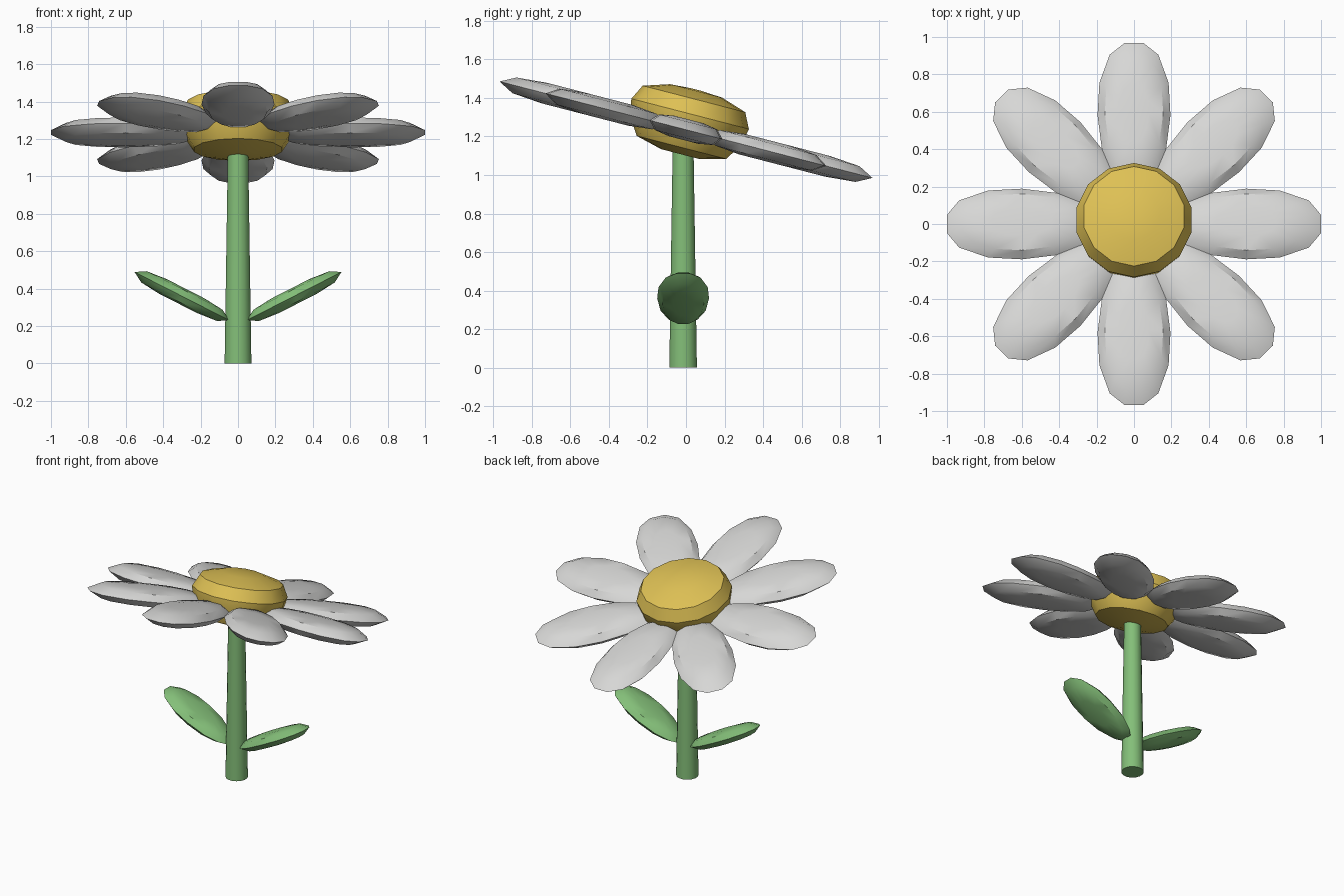
import bpy, bmesh, math
from mathutils import Matrix, Vector

cube = bpy.data.objects.get("Cube")
if cube:
    bpy.data.objects.remove(cube, do_unlink=True)


def material(name, rgb):
    m = bpy.data.materials.new(name)
    m.use_nodes = True
    m.diffuse_color = (*rgb, 1)
    m.node_tree.nodes["Principled BSDF"].inputs["Base Color"].default_value = (*rgb, 1)
    return m


WHITE = material("petal white", (0.68, 0.68, 0.67))
YELLOW = material("pollen yellow", (0.73, 0.53, 0.09))
GREEN = material("leaf green", (0.23, 0.52, 0.19))


def loft(name, rings, mat, matrix, angle=35):
    """Join rings of points into a closed solid and shade it."""
    bm = bmesh.new()
    loops = [[bm.verts.new(p) for p in ring] for ring in rings]
    n = len(loops[0])
    for a, b in zip(loops, loops[1:]):
        for i in range(n):
            j = (i + 1) % n
            bm.faces.new((a[i], a[j], b[j], b[i]))
    bm.faces.new(loops[0][::-1])
    bm.faces.new(loops[-1])
    bmesh.ops.recalc_face_normals(bm, faces=bm.faces)
    mesh = bpy.data.meshes.new(name)
    bm.to_mesh(mesh)
    bm.free()
    mesh.materials.append(mat)
    ob = bpy.data.objects.new(name, mesh)
    bpy.context.collection.objects.link(ob)
    ob.matrix_world = matrix
    bpy.ops.object.select_all(action="DESELECT")
    ob.select_set(True)
    bpy.context.view_layer.objects.active = ob
    bpy.ops.object.shade_smooth_by_angle(angle=math.radians(angle))
    return ob


def lathe_rings(profile, sides):
    return [[(r * math.cos(t), r * math.sin(t), z)
             for t in ((i + 0.5) * math.tau / sides for i in range(sides))]
            for r, z in profile]


# Lens-shaped blade shared by petals and leaves
HALF = [(0.4, 0.05), (0.335, 0.13), (0.18, 0.185), (0.0, 0.195),
        (-0.2, 0.17), (-0.34, 0.11), (-0.4, 0.05)]
OUTLINE = HALF + [(x, -y) for x, y in reversed(HALF)]
LAYERS = [(0.4, -0.055), (0.8, -0.042), (1, 0), (0.8, 0.042), (0.4, 0.055)]


def blade(name, mat, matrix):
    rings = [[(x * s, y * s, z) for x, y in OUTLINE] for s, z in LAYERS]
    return loft(name, rings, mat, matrix)


# Tilted flower head
head = Matrix.Translation((0, 0, 1.235)) @ Matrix.Rotation(math.radians(-14.5), 4, "X")
for i in range(8):
    spin = Matrix.Rotation(i * math.tau / 8, 4, "Z")
    blade(f"petal_{i + 1}", WHITE, head @ spin @ Matrix.Translation((0.6, 0, 0)))

# Rounded flower centre
centre = [(0.1, -0.13), (0.24, -0.095), (0.3, 0), (0.315, 0.085),
          (0.275, 0.165), (0.14, 0.208), (0.03, 0.215)]
loft("flower_centre", lathe_rings(centre, 14), YELLOW, head)

# Tapered stem
loft("stem", lathe_rings([(0.073, 0), (0.055, 1.16)], 16), GREEN,
     Matrix.Translation((0, -0.015, 0)))

# Mirrored pair of leaves
for side, turn in (("left", 0), ("right", math.pi)):
    place = (Matrix.Translation((0, -0.015, 0)) @ Matrix.Rotation(turn, 4, "Z")
             @ Matrix.Translation((0.3, 0, 0.36))
             @ Matrix.Rotation(math.radians(-27), 4, "Y")
             @ Matrix.Diagonal((0.71, 0.69, 0.8, 1)))
    blade(f"{side}_leaf", GREEN, place)
